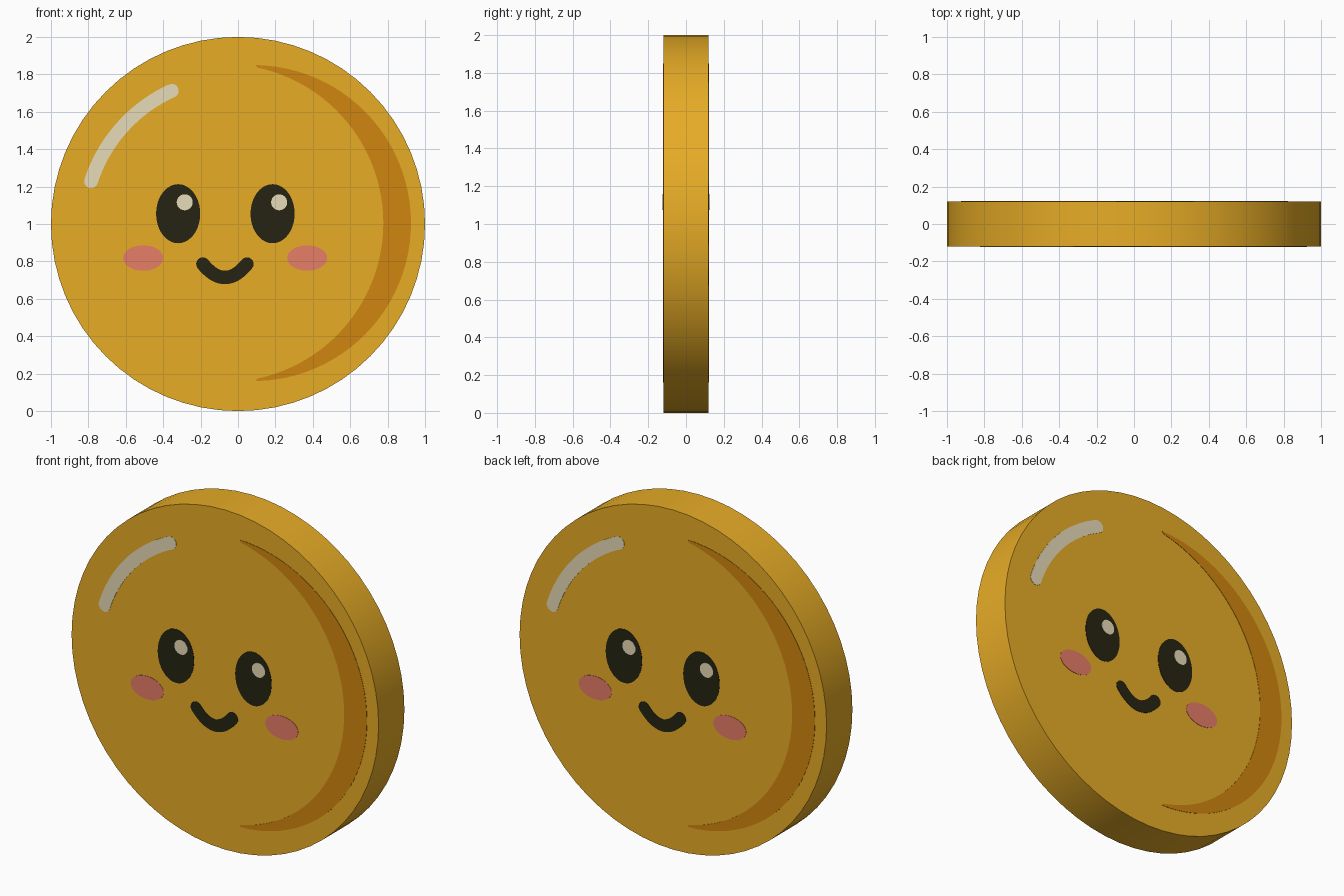
import bpy, bmesh, math

if "Cube" in bpy.data.objects:
    bpy.data.objects.remove(bpy.data.objects["Cube"])

HALF = 0.12  # half thickness of the coin


def material(name, rgb):
    lin = [((c / 255 + 0.055) / 1.055) ** 2.4 if c > 10 else c / 255 / 12.92 for c in rgb]
    m = bpy.data.materials.new(name)
    m.diffuse_color = (*lin, 1)
    m.use_nodes = True
    m.node_tree.nodes["Principled BSDF"].inputs["Base Color"].default_value = m.diffuse_color
    return m


gold = material("gold", (240, 179, 40))
amber = material("dark_amber", (209, 134, 16))
cream = material("cream", (242, 229, 192))
black = material("soft_black", (38, 36, 18))
pink = material("blush_pink", (240, 130, 108))


def ellipse(cx, cz, rx, rz, n=40):
    return [(cx + rx * math.cos(2 * math.pi * i / n),
             cz + rz * math.sin(2 * math.pi * i / n)) for i in range(n)]


def arc(cx, cz, r, a0, a1, n=24):
    angles = [math.radians(a0 + (a1 - a0) * i / n) for i in range(n + 1)]
    return [(cx + r * math.cos(a), cz + r * math.sin(a)) for a in angles]


def stroke(path, r, caps=8):
    """Outline of a round-ended line of half width r along a path."""
    def heading(i):
        a, b = path[max(i - 1, 0)], path[min(i + 1, len(path) - 1)]
        return math.atan2(b[1] - a[1], b[0] - a[0])

    def at(p, ang):
        return (p[0] + r * math.cos(ang), p[1] + r * math.sin(ang))
    last = len(path) - 1
    q = math.pi / 2
    out = [at(path[i], heading(i) - q) for i in range(last + 1)]
    out += [at(path[last], heading(last) - q + math.pi * k / caps) for k in range(1, caps)]
    out += [at(path[i], heading(i) + q) for i in range(last, -1, -1)]
    out += [at(path[0], heading(0) + q + math.pi * k / caps) for k in range(1, caps)]
    return out


def plate(name, outlines, mat, lift=0.002):
    """Thin painted plates on the front, repeated on the back by a half turn."""
    bm = bmesh.new()
    for s in (1, -1):
        for pts in outlines:
            top = [bm.verts.new((s * x, -s * (HALF + lift), z)) for x, z in pts]
            low = [bm.verts.new((s * x, -s * HALF, z)) for x, z in pts]
            bm.faces.new(top)
            for i in range(len(pts)):
                j = (i + 1) % len(pts)
                bm.faces.new((top[i], low[i], low[j], top[j]))
    me = bpy.data.meshes.new(name)
    bm.to_mesh(me)
    bm.free()
    me.materials.append(mat)
    ob = bpy.data.objects.new(name, me)
    bpy.context.collection.objects.link(ob)
    return ob


# Coin body
bpy.ops.mesh.primitive_cylinder_add(vertices=64, radius=1, depth=2 * HALF,
                                    location=(0, 0, 1), rotation=(math.pi / 2, 0, 0))
coin = bpy.context.object
coin.name = "coin_body"
coin.data.materials.append(gold)
bpy.ops.object.transform_apply(location=True, rotation=True, scale=True)
bpy.ops.object.shade_smooth_by_angle(angle=math.radians(30))

# Crescent shade along the right edge
outer = arc(0.08, 1.005, 0.845, -89, 89, 48)
inner = arc(-0.073, 1.005, 0.85, 78, -78, 48)
plate("crescent_shade", [outer + inner], amber)

# Curved shine at the upper left
plate("shine_streak", [stroke(arc(-0.02, 0.98, 0.805, 162, 114.5), 0.037)], cream)

# Face: eyes, eye glints, cheeks, mouth
plate("eyes", [ellipse(x, 1.055, 0.118, 0.158) for x in (-0.32, 0.185)], black)
plate("eye_glints", [ellipse(x, 1.116, 0.043, 0.043, 24) for x in (-0.285, 0.22)], cream, 0.004)
plate("cheeks", [ellipse(x, 0.818, 0.107, 0.068) for x in (-0.507, 0.37)], pink)
smile = [(-0.07 + 0.118 * t, 0.714 + 0.072 * t * t) for t in (i / 10 - 1 for i in range(21))]
plate("mouth", [stroke(smile, 0.036)], black)
